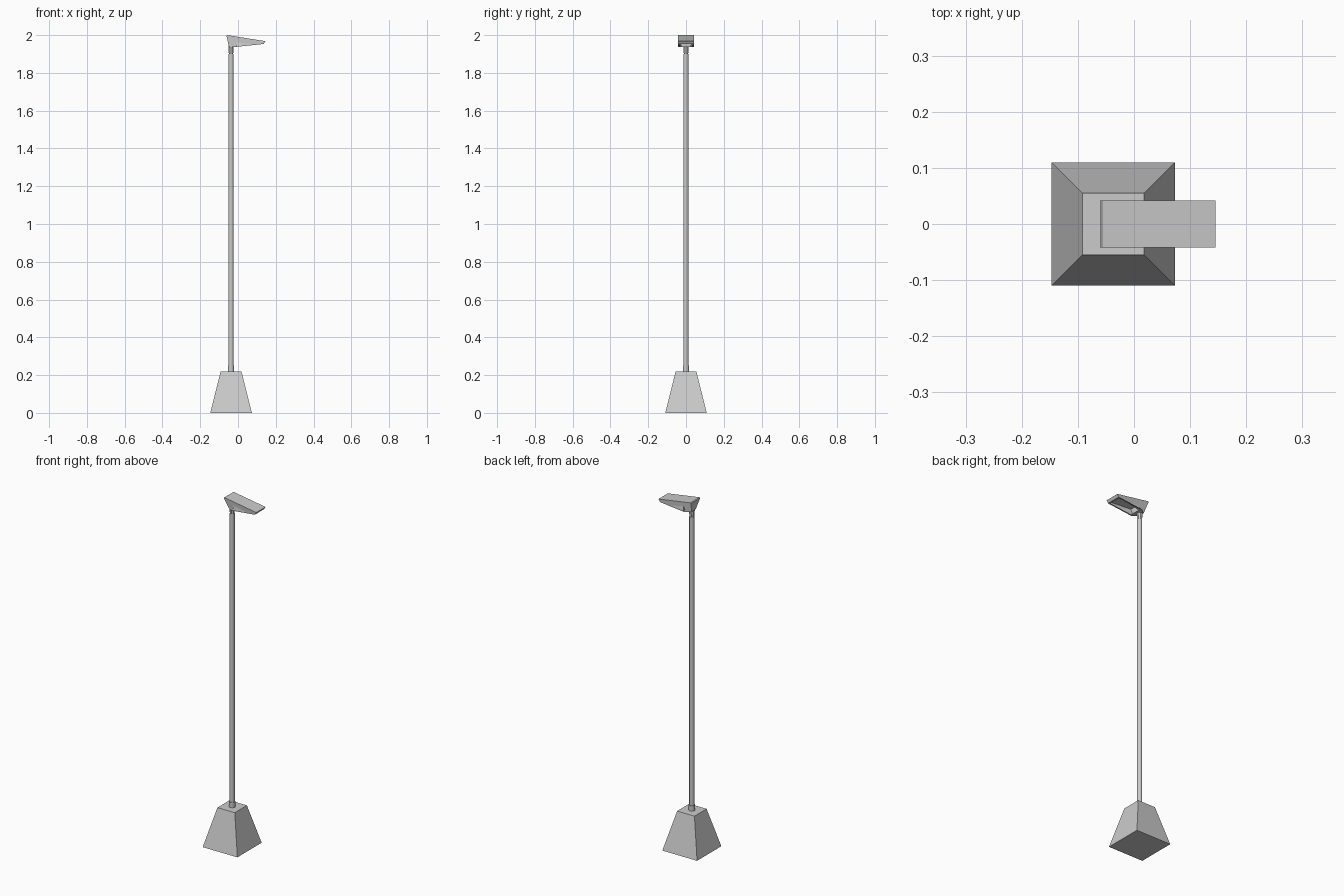
import bpy, bmesh, math

if "Cube" in bpy.data.objects:
    bpy.data.objects.remove(bpy.data.objects["Cube"])

PX = -0.037  # pole axis


def make(name, bm):
    bmesh.ops.recalc_face_normals(bm, faces=bm.faces)
    me = bpy.data.meshes.new(name)
    bm.to_mesh(me)
    bm.free()
    ob = bpy.data.objects.new(name, me)
    bpy.context.collection.objects.link(ob)
    return ob


def cone(name, r1, r2, z1, z2, sides, turn=0.0):
    bpy.ops.mesh.primitive_cone_add(vertices=sides, radius1=r1, radius2=r2, depth=z2 - z1,
                                    location=(PX, 0, (z1 + z2) / 2), rotation=(0, 0, turn))
    ob = bpy.context.object
    ob.name = name
    return ob


# Tapered square foot
s = math.sqrt(2)
cone("base_block", 0.11 * s, 0.055 * s, 0, 0.22, 4, math.pi / 4)

# Pole with lower collar
for name, r1, r2, z1, z2 in [("pole", 0.0135, 0.0135, 0.22, 1.90),
                             ("pole_collar", 0.0165, 0.0165, 0.22, 0.25)]:
    ob = cone(name, r1, r2, z1, z2, 12)
    bpy.ops.object.shade_smooth_by_angle(angle=math.radians(40))

# Flared neck under the head
cone("neck_socket", 0.0115, 0.016, 1.89, 1.94, 8, math.pi / 8)

# Wedge-shaped lamp head: side profile extruded across y
profile = [(-0.061, 1.997), (-0.057, 2.0), (0.145, 1.968), (0.136, 1.953),
           (-0.017, 1.937), (-0.048, 1.937)]
W = 0.042
bm = bmesh.new()
face = bm.faces.new([bm.verts.new((x, -W, z)) for x, z in profile])
ext = bmesh.ops.extrude_face_region(bm, geom=[face])
bmesh.ops.translate(bm, vec=(0, 2 * W, 0),
                    verts=[v for v in ext["geom"] if isinstance(v, bmesh.types.BMVert)])
# Pinch the head toward the neck at its lower back edge
for v in bm.verts:
    if v.co.x < -0.04 and v.co.z < 1.95:
        v.co.y *= 0.45
bmesh.ops.recalc_face_normals(bm, faces=bm.faces)
# Light opening recessed into the long underside
bm.faces.ensure_lookup_table()
under = max((f for f in bm.faces if f.normal.z < -0.8), key=lambda f: f.calc_area())
bmesh.ops.inset_region(bm, faces=[under], thickness=0.010)
bmesh.ops.inset_region(bm, faces=[under], thickness=0.003)
for v in under.verts:
    v.co.z += 0.030 if v.co.x < 0.05 else 0.007
make("lamp_head", bm)
